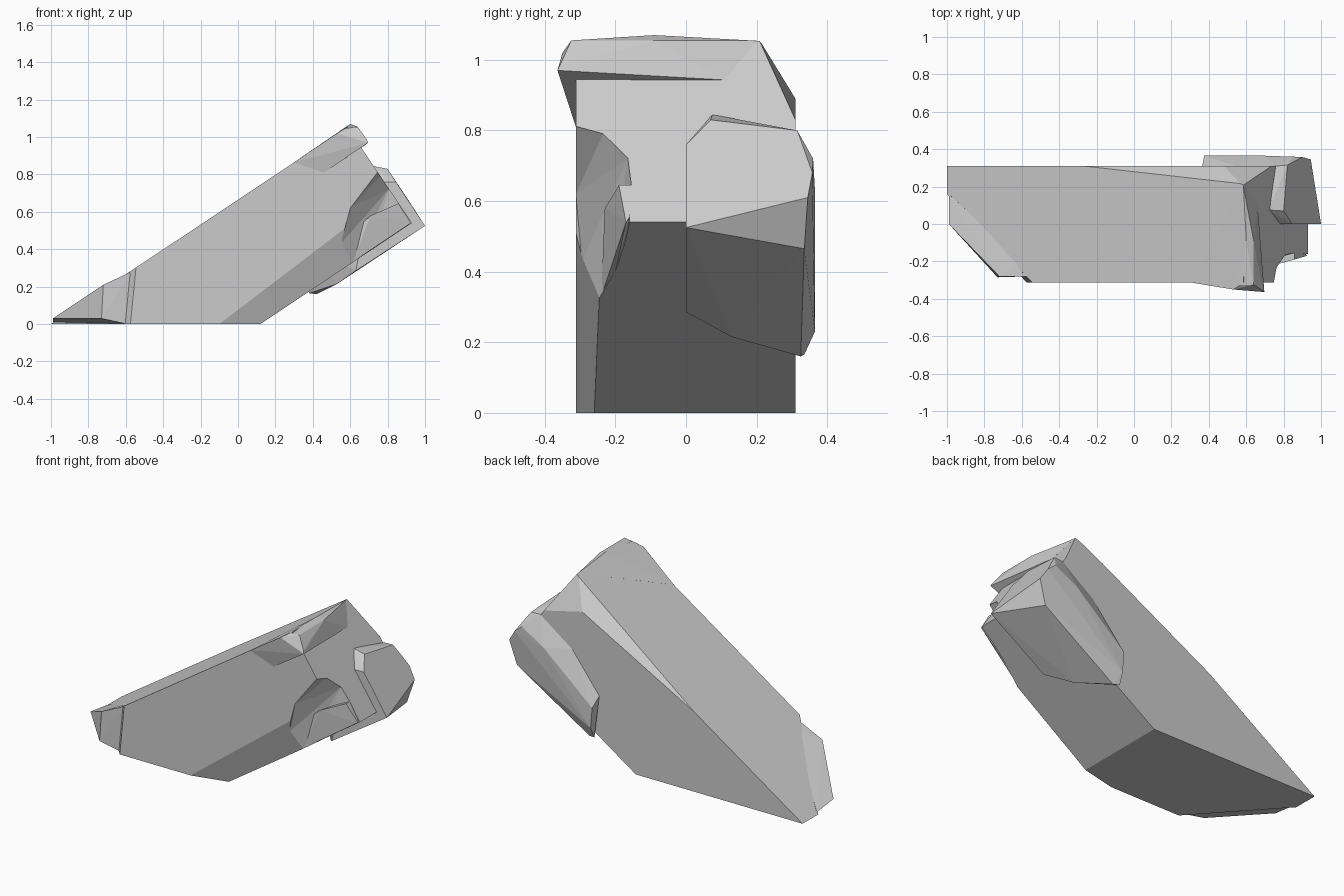
import bpy, bmesh
from mathutils import Vector


def add_object(name, bm):
    mesh = bpy.data.meshes.new(name)
    bm.to_mesh(mesh)
    bm.free()
    obj = bpy.data.objects.new(name, mesh)
    bpy.context.collection.objects.link(obj)
    return obj


def wrap(bm):
    """Replace the geometry by its flat-faced convex hull."""
    points = [v.co.copy() for v in bm.verts]
    bm.clear()
    for p in points:
        bm.verts.new(p)
    res = bmesh.ops.convex_hull(bm, input=bm.verts[:])
    junk = {g for g in res["geom_interior"] + res["geom_unused"]
            if isinstance(g, bmesh.types.BMVert)}
    bmesh.ops.delete(bm, geom=list(junk), context='VERTS')
    bmesh.ops.dissolve_limit(bm, angle_limit=0.02, verts=bm.verts[:], edges=bm.edges[:])
    bmesh.ops.recalc_face_normals(bm, faces=bm.faces[:])


def chunk(name, points):
    bm = bmesh.new()
    for p in points:
        bm.verts.new(p)
    wrap(bm)
    return add_object(name, bm)


def slice_off(bm, a, b, c):
    """Cut along the plane a-b-c, keeping the side of the body's middle."""
    a, b, c = Vector(a), Vector(b), Vector(c)
    n = (b - a).cross(c - a)
    if n.dot(Vector((0.2, 0, 0.4)) - a) > 0:
        n = -n
    bmesh.ops.bisect_plane(bm, geom=bm.verts[:] + bm.edges[:] + bm.faces[:],
                           plane_co=a, plane_no=n, clear_outer=True)


# Main leaning slab with its corners sliced
bm = bmesh.new()
for x, z in [(-1, 0), (0.12, 0), (0.93, 0.54), (0.585, 1.054)]:
    for y in (-0.312, 0.31):
        bm.verts.new((x, y, z))
wrap(bm)
for plane in [
    ((-1, 0.16, 0), (-0.575, -0.312, 0), (-0.545, -0.312, 0.305)),
    ((-0.28, 0.31, 0.48), (0.57, 0.215, 1.045), (0.48, 0.31, 0.89)),
    ((0.57, 0.215, 1.045), (0.48, 0.31, 0.89), (0.735, 0.31, 0.83)),
    ((-0.1, -0.312, 0), (0.12, -0.26, 0), (0.61, -0.245, 0.325)),
]:
    slice_off(bm, *plane)
    wrap(bm)
body = add_object("rock_body", bm)

# Chipped notch at the front of the raised end
end = [(0.745, -0.312, 0.81), (0.76, -0.235, 0.79), (0.805, -0.165, 0.72),
       (0.855, -0.155, 0.645), (0.925, -0.17, 0.54)]
front = [(0.745, -0.312, 0.81), (0.6, -0.312, 0.62), (0.55, -0.295, 0.43)]
under = [(0.61, -0.245, 0.325), (0.72, -0.2, 0.4), (0.925, -0.17, 0.54)]
points = end + front + under
for group, push in [(end, (0.17, 0, 0.11)), (front, (0, -0.2, 0)), (under, (0.11, 0, -0.17))]:
    points += [Vector(p) + Vector(push) for p in group]
cutter = chunk("notch_cutter", points)
cutter.hide_render = True
cutter.hide_viewport = True
mod = body.modifiers.new("notch", 'BOOLEAN')
mod.operation = 'DIFFERENCE'
mod.solver = 'EXACT'
mod.object = cutter

# Ledge left standing inside the notch
chunk("notch_ledge", [
    (0.858, -0.19, 0.645), (0.858, -0.1, 0.645), (0.71, -0.23, 0.58), (0.62, -0.23, 0.5),
    (0.61, -0.24, 0.33), (0.72, -0.2, 0.4), (0.925, -0.17, 0.54), (0.7, -0.1, 0.5)])

# Overhanging cap at the top front corner
chunk("top_cap", [
    (0.3, -0.312, 0.865), (0.53, -0.35, 1.02), (0.57, -0.325, 1.045), (0.64, -0.325, 1.055),
    (0.69, -0.357, 0.985), (0.697, -0.364, 0.97), (0.46, -0.312, 0.81), (0.6, -0.09, 1.07),
    (0.64, -0.09, 1.055), (0.66, 0.11, 0.943), (0.585, 0.2, 1.054), (0.5, -0.1, 0.85)])

# Big lump on the lower back of the raised end
chunk("back_lump", [
    (1, 0, 0.525), (0.845, 0, 0.76), (0.8, 0.07, 0.83), (0.72, 0.075, 0.845),
    (0.82, 0.315, 0.8), (0.763, 0.31, 0.8), (0.9, 0.358, 0.68), (0.945, 0.345, 0.61),
    (0.9, 0.335, 0.465), (0.42, 0.325, 0.16), (0.38, 0.335, 0.165), (0.53, 0.13, 0.215),
    (0.63, 0, 0.285), (0.365, 0.31, 0.41), (0.375, 0.365, 0.355), (0.385, 0.365, 0.23),
    (0.547, 0.31, 0.646), (0.7, 0.365, 0.635), (0.85, 0.36, 0.72), (0.72, 0, 0.76)])

# Wedge of broken stone at the low front corner
chunk("low_wedge", [
    (-0.99, 0.16, 0.01), (-0.99, 0, 0.03), (-0.73, -0.285, 0.03), (-0.72, -0.28, 0.21),
    (-0.57, -0.28, 0.28), (-0.59, -0.28, 0), (-0.6, -0.2, 0.26), (-0.8, 0, 0)])
